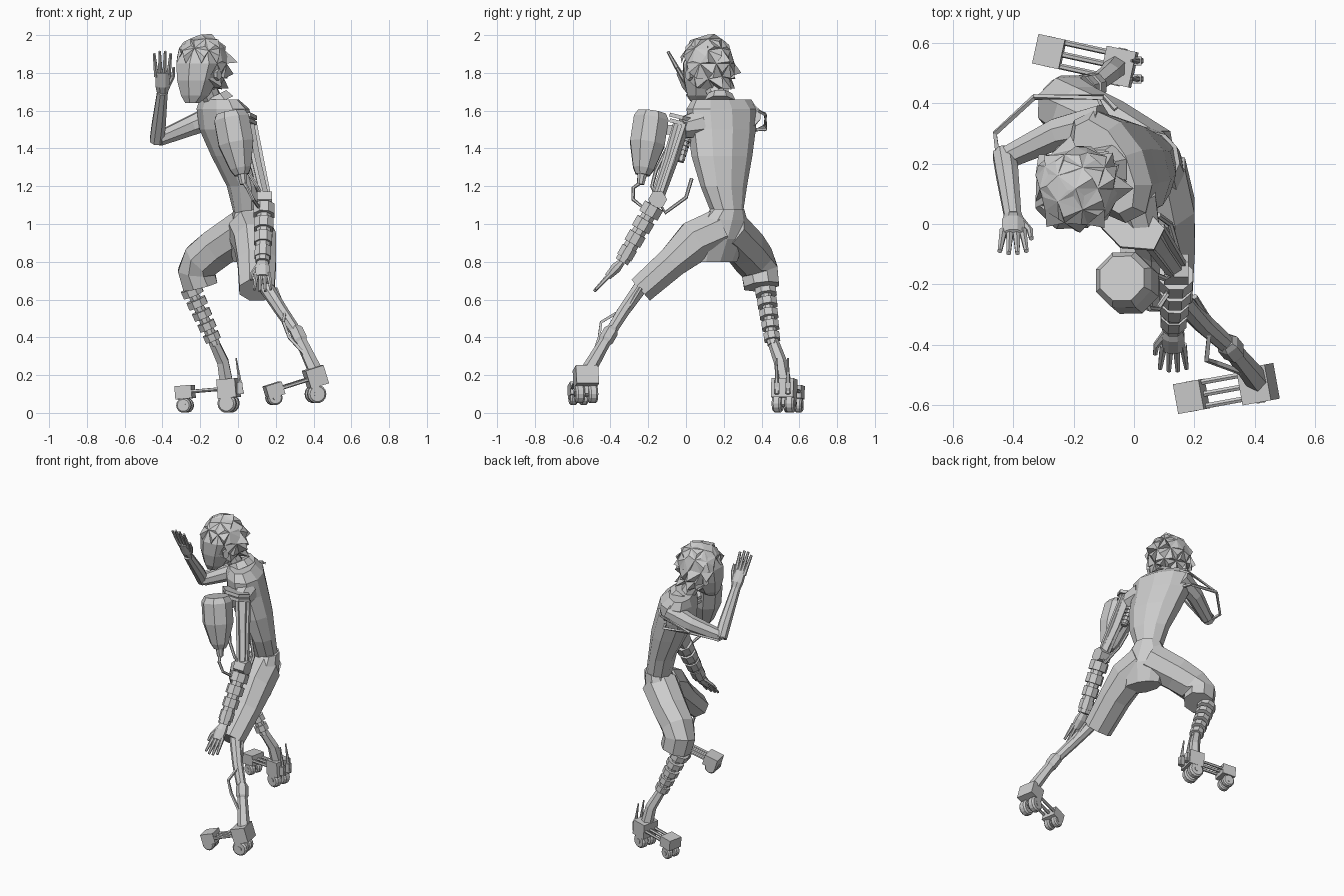
import bpy, bmesh, math, random
from mathutils import Vector as V, Matrix

random.seed(4)
if "Cube" in bpy.data.objects:
    bpy.data.objects.remove(bpy.data.objects["Cube"])

grey = bpy.data.materials.new("plain_grey")
grey.use_nodes = True
grey.diffuse_color = (0.6, 0.6, 0.6, 1)
grey.node_tree.nodes["Principled BSDF"].inputs["Base Color"].default_value = grey.diffuse_color
UP = V((0, 0, 1))


def finish(name, bm):
    bmesh.ops.recalc_face_normals(bm, faces=bm.faces)
    mesh = bpy.data.meshes.new(name)
    bm.to_mesh(mesh)
    bm.free()
    mesh.materials.append(grey)
    ob = bpy.data.objects.new(name, mesh)
    bpy.context.collection.objects.link(ob)
    return ob


def tube(name, pts, radii, sides=8, ref=(1, 0, 0), axis=None):
    """Capped loft along a path; a radius may be a (ref-ward, other) pair.
    One radius is constant, and two on a longer path give an even taper."""
    pts = [V(p) for p in pts]
    last = len(pts) - 1
    if not isinstance(radii, list):
        radii = [radii, radii]
    if len(radii) < len(pts):
        start, end = radii
        radii = [start + (end - start) * i / last for i in range(len(pts))]
    bm, rings = bmesh.new(), []
    for i, p in enumerate(pts):
        t = V(axis) if axis else pts[min(i + 1, last)] - pts[max(i - 1, 0)]
        t.normalize()
        u = V(ref) - t * V(ref).dot(t)
        if u.length < 0.01:
            u = t.orthogonal()
        u.normalize()
        v = t.cross(u)
        a, b = radii[i] if isinstance(radii[i], tuple) else (radii[i], radii[i])
        angles = [math.tau * (k + 0.5) / sides for k in range(sides)]
        rings.append([bm.verts.new(p + u * a * math.cos(g) + v * b * math.sin(g)) for g in angles])
    for lo, hi in zip(rings, rings[1:]):
        for k in range(sides):
            bm.faces.new((lo[k], lo[(k + 1) % sides], hi[(k + 1) % sides], hi[k]))
    bm.faces.new(rings[0])
    bm.faces.new(rings[-1])
    return finish(name, bm)


def stepped(name, a, b, profile, sides=8):
    """Straight part turned from (fraction, radius) steps."""
    a, b = V(a), V(b)
    return tube(name, [a.lerp(b, t) for t, r in profile], [r for t, r in profile],
                sides, axis=tuple(b - a))


def sleeves(count, big, small, fill=0.6):
    """Repeating thick and thin steps for jointed limbs."""
    out = []
    for i in range(count):
        wide_radius = big * (1 - 0.3 * i / count)
        start, end = i / count, (i + fill) / count
        out += [(start, small), (start, wide_radius), (end, wide_radius), (end, small)]
    return out + [(1, small)]


def box(name, centre, along, size):
    x = V(along).normalized()
    y = UP.cross(x).normalized()
    rot = Matrix((x, y, x.cross(y))).transposed().to_4x4()
    bm = bmesh.new()
    bmesh.ops.create_cube(bm, size=1, matrix=Matrix.Translation(V(centre)) @ rot @ Matrix.Diagonal((*size, 1)))
    return finish(name, bm)


def hand(name, wrist, tip, thumb_side):
    """Palm, four spread fingers and a thumb, all scaled from the hand's width."""
    wrist, tip = V(wrist), V(tip)
    d = tip - wrist
    side = V((0.04, 0, 0))
    tube(name + "_palm", [wrist, wrist + d * 0.2, wrist + d * 0.5],
         [(0.03, 0.02), (0.04, 0.03), (0.04, 0.02)])
    for i in range(4):
        spread = side * (i - 1.5) / 1.5
        reach = 1 - 2 * spread.length
        tube(f"{name}_finger_{i}", [wrist + d * 0.4 + spread * 0.8, wrist + d * reach + spread * 1.1],
             [0.014, 0.008], 6)
    thumb = side * thumb_side
    tube(name + "_thumb", [wrist + d * 0.1 + thumb * 0.5, wrist + d * 0.4 + thumb * 1.4,
         wrist + d * 0.6 + thumb * 1.5], [0.014, 0.008], 6)


def foot(name, heel, toe, heel_drop, toe_drop):
    """Skate foot: heel block, rods, toe block and paired wheels."""
    heel, toe = V(heel), V(toe)
    d = (toe - heel).normalized()
    side = UP.cross(d).normalized()
    box(name + "_heel", heel, d, (0.1, 0.12, 0.1))
    box(name + "_toe", toe, d, (0.09, 0.1, 0.07))
    for i in (-1, 0, 1):
        off = side * i * 0.04
        tube(f"{name}_rod_{i + 1}", [heel + off, toe + off], 0.01, 6)
    for part, c, drop, r in (("heel", heel, heel_drop, 0.05), ("toe", toe, toe_drop, 0.04)):
        hub = c - UP * drop
        gap = r * 0.7
        for s in (-1, 1):
            w = hub + side * s * gap
            tube(f"{name}_{part}_wheel_{s + 1}", [w + side * gap * k for k in (-0.7, -0.4, 0.4, 0.7)],
                 [r * 0.8, r, r, r * 0.8], 14, ref=UP)
        tube(f"{name}_{part}_axle", [hub - side * gap * 1.8, hub + side * gap * 1.8], r / 3)
        box(f"{name}_{part}_fork", hub.lerp(c, 0.4), d, (0.03, 0.02, 0.08))


# Torso, leaning forward and turned
wide = (-1, 2, 0)
tube("torso", [(0.06, 0.22, 1.04), (0.04, 0.2, 1.2), (-0.01, 0.19, 1.36), (-0.06, 0.19, 1.5),
               (-0.08, 0.19, 1.61), (-0.1, 0.19, 1.66)],
     [(0.08, 0.08), (0.13, 0.09), (0.17, 0.12), (0.19, 0.13), (0.2, 0.12), (0.17, 0.08)], 10, wide, UP)
tube("neck", [(-0.12, 0.18, 1.63), (-0.17, 0.14, 1.74)], 0.05)
tube("collar", [(-0.1, 0.18, 1.64), (-0.12, 0.18, 1.68)], [0.09, 0.07])

# Head with flat planes, turned towards the raised hand
face = V((-0.7, -0.7, 0))
mid = V((-0.2, 0.11, 0))
tube("head", [mid + face * f + UP * z for f, z in ((0.06, 1.64), (0.04, 1.68), (0.02, 1.76), (0, 1.85), (0, 1.94))],
     [0.04, 0.08, (0.12, 0.11), (0.14, 0.13), 0.09], 8, face, UP)
for s in (-1, 1):
    c = mid + UP.cross(face) * s * 0.12 + UP * 1.79
    tube(f"ear_{s + 1}", [c, c + (c - mid).cross(UP).cross(UP) * -0.2], (0.02, 0.03), 6, face)

# Spiky hair shell, locks swept down and back
bm = bmesh.new()
bmesh.ops.create_icosphere(bm, subdivisions=2, radius=0.14)
bmesh.ops.delete(bm, geom=[f for f in bm.faces if f.normal.z < -0.85
                           or (f.normal.z < 0.3 and f.normal.dot(face) > 0.25)], context="FACES")
for f in list(bm.faces):
    n, c = f.normal.copy(), f.calc_center_median()
    lock = V((random.uniform(-1, 1), random.uniform(-1, 1), -0.7)) * 0.03 - face * 0.01
    tip = bmesh.ops.poke(bm, faces=[f])["verts"][0]
    tip.co = c + n * random.uniform(0.01, 0.03) + lock * (1 - max(n.z, 0) / 2)
bmesh.ops.scale(bm, vec=(1, 1, 1.1), verts=bm.verts)
bmesh.ops.translate(bm, vec=mid - face * 0.01 + UP * 1.85, verts=bm.verts)
finish("hair", bm)

# Shorts
tube("shorts_hips", [(0.07, 0.22, 1.08), (0.06, 0.2, 1.02), (0.06, 0.17, 0.92), (0.06, 0.15, 0.8)],
     [(0.09, 0.08), (0.13, 0.1), (0.15, 0.11), (0.13, 0.07)], 10, wide, UP)
tube("shorts_rear_leg", [(0.06, 0.18, 0.97), (0.09, 0.05, 0.91), (0.1, -0.07, 0.8), (0.1, -0.24, 0.65)],
     [0.12, 0.12, (0.11, 0.09), (0.1, 0.08)])
tube("shorts_front_leg", [(0.05, 0.21, 0.98), (-0.1, 0.31, 0.88), (-0.19, 0.36, 0.81), (-0.22, 0.39, 0.75), (-0.2, 0.4, 0.67)],
     [0.12, 0.1], ref=(0, 1, 0))

# Front lower leg in stacked sleeves
stepped("front_shin", (-0.25, 0.42, 0.66), (-0.12, 0.46, 0.36), sleeves(5, 0.06, 0.03))
tube("front_ankle", [(-0.13, 0.46, 0.38), (-0.08, 0.5, 0.27), (-0.06, 0.52, 0.15)], [0.03, 0.04], 6)
foot("front_foot", (-0.05, 0.52, 0.13), (-0.28, 0.57, 0.11), 0.08, 0.07)
for i, y in enumerate((0.48, 0.54)):
    tube(f"heel_spike_{i}", [(0.02, y, 0.1), (-0.01, y, 0.29)], [0.014, 0.004], 6)
    box(f"heel_knob_{i}", (0.01, y, 0.13), (1, 0, 0), (0.03, 0.03, 0.06))

# Rear lower leg with rods and knee joint
knob = V((0.32, -0.41, 0.41))
ankle = V((0.41, -0.52, 0.22))
half = (ankle - knob) * 0.2
tube("rear_shin", [(0.14, -0.23, 0.68), (0.23, -0.33, 0.54), knob], [0.04, 0.03])
stepped("rear_shin_joint", knob - half, knob + half, [(0, 0.03), (0.2, 0.04), (0.8, 0.04), (1, 0.03)], 6)
tube("rear_ankle", [knob, ankle], [0.03, 0.04], 6)
tube("rear_rod", [(0.2, -0.24, 0.66), (0.25, -0.32, 0.53), knob], 0.01, 6)
tube("rear_strap", [(0.17, -0.3, 0.6), (0.25, -0.35, 0.54), (0.24, -0.45, 0.48), (0.27, -0.46, 0.4), (0.38, -0.5, 0.28)], 0.01, 4)
foot("rear_foot", (0.41, -0.53, 0.19), (0.19, -0.57, 0.12), 0.09, 0.04)

# Raised arm shading the eyes
tube("raised_upper_arm", [(-0.1, 0.33, 1.58), (-0.25, 0.3, 1.52), (-0.42, 0.22, 1.45)], [0.07, 0.04], ref=UP)
tube("raised_forearm", [(-0.43, 0.23, 1.44), (-0.42, 0.17, 1.52), (-0.4, 0.02, 1.7)], [0.04, 0.04, 0.03])
hand("raised_hand", (-0.4, 0.03, 1.69), (-0.4, -0.1, 1.92), 1)
tube("arm_guard", [(-0.06, 0.38, 1.6), (-0.1, 0.42, 1.58), (-0.33, 0.42, 1.52), (-0.46, 0.3, 1.46), (-0.45, 0.22, 1.45)], 0.01, 4)
tube("arm_guard_brace", [(-0.1, 0.37, 1.5), (-0.12, 0.42, 1.5), (-0.33, 0.42, 1.52)], 0.01, 4)

# Shoulder bracket
tilt = V((0, 0.25, 1))
for i in range(2):
    c = V((-0.01, -0.01, 1.52 + i * 0.03))
    tube(f"shoulder_plate_{i}", [c, c + tilt * 0.02], (0.12, 0.08), 6, (2, -1, 0), tilt)
tube("shoulder_stump", [(0, 0.08, 1.53), (0.03, -0.02, 1.51)], [0.08, 0.06])

# Shoulder canister with nozzle and hose
stepped("canister", (-0.04, -0.18, 1.59), (0.02, -0.23, 1.26),
        [(0, 0.08), (0.1, 0.1), (0.5, 0.1), (0.7, 0.08), (0.9, 0.06), (1, 0.04)])
tube("canister_nozzle", [(0.02, -0.23, 1.28), (0.03, -0.24, 1.21)], [0.03, 0.02])
box("canister_mount", (-0.02, -0.09, 1.5), (0, 1, 0), (0.12, 0.05, 0.05))
elbow = V((0.14, -0.15, 1.13))
tube("hose", [(0.03, -0.24, 1.22), (0.05, -0.28, 1.19), (0.08, -0.28, 1.13), (0.11, -0.23, 1.09), elbow], 0.01, 6)

# Mechanical upper arm: rods around a core, plus spring and hoses
shoulder = V((0.05, -0.02, 1.53))
tube("mech_upper_arm", [shoulder, (0.09, -0.08, 1.33), elbow], [0.04, 0.03], 6)
for i in range(3):
    off = Matrix.Rotation(math.tau * i / 3, 3, "Z") @ V((0.04, 0.01, 0))
    tube(f"mech_arm_rod_{i}", [shoulder + off, elbow + off * 0.7], 0.014, 4)
stepped("arm_spring", (0.03, 0, 1.45), (0.06, -0.03, 1.33), sleeves(5, 0.03, 0.02))
tube("waist_hose", [(0.08, 0.03, 1.24), (0.12, 0, 1.14), (0.15, -0.11, 1.06), elbow], 0.01, 6)
tube("side_hose", [(0, -0.1, 1.4), (0.05, -0.16, 1.28), (0.1, -0.18, 1.2), elbow], 0.01, 6)
hinge = V((0.04, 0, 0))
tube("elbow_joint", [elbow - hinge, elbow + hinge], 0.05, 6, UP)

# Mechanical forearm and hand
wrist = V((0.13, -0.34, 0.8))
stepped("mech_forearm", elbow.lerp(wrist, 0.1), wrist, sleeves(4, 0.06, 0.04, 0.7))
hand("mech_hand", wrist, (0.13, -0.49, 0.64), -1)
